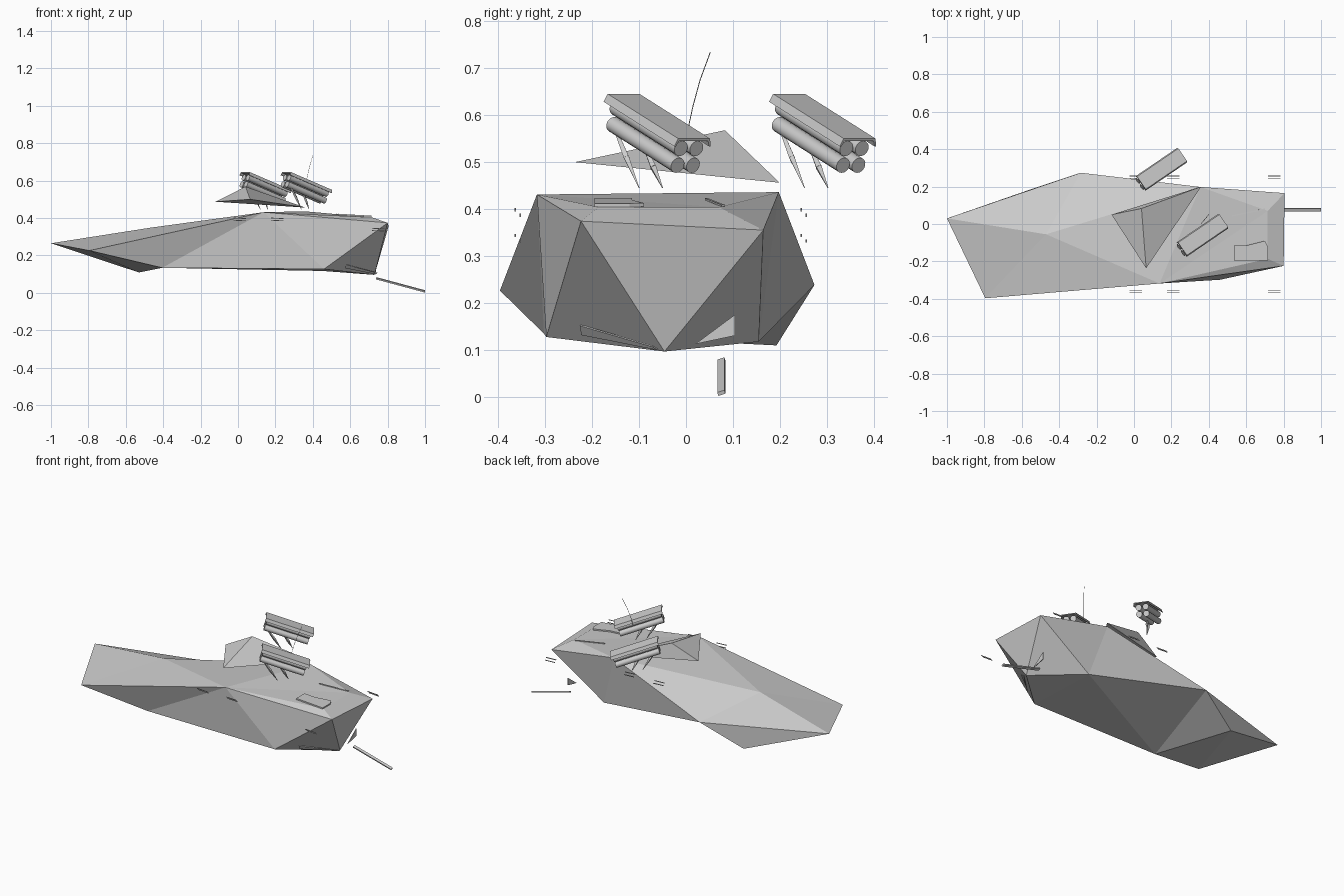
import bpy, bmesh
from mathutils import Vector, Matrix

if "Cube" in bpy.data.objects:
    bpy.data.objects.remove(bpy.data.objects["Cube"])


def make_object(name, bm):
    bmesh.ops.recalc_face_normals(bm, faces=bm.faces)
    mesh = bpy.data.meshes.new(name)
    bm.to_mesh(mesh)
    bm.free()
    ob = bpy.data.objects.new(name, mesh)
    bpy.context.collection.objects.link(ob)
    return ob


def faceted(name, points, faces):
    """Solid from lettered points and faces spelled with those letters."""
    bm = bmesh.new()
    v = {k: bm.verts.new(p) for k, p in points.items()}
    for f in faces.split():
        bm.faces.new([v[k] for k in f])
    return make_object(name, bm)


def plate(name, points, thickness):
    """Thin flat panel with the given outline."""
    bm = bmesh.new()
    bm.faces.new([bm.verts.new(p) for p in points])
    ob = make_object(name, bm)
    mod = ob.modifiers.new("thickness", 'SOLIDIFY')
    mod.thickness = thickness
    mod.offset = 0
    return ob


def rod(bm, a, b, r1, r2, sides):
    """Cylinder or tapered spike between two points."""
    a, b = Vector(a), Vector(b)
    rot = (b - a).to_track_quat('Z', 'Y').to_matrix().to_4x4()
    bmesh.ops.create_cone(bm, cap_ends=True, segments=sides, radius1=r1, radius2=r2,
                          depth=(b - a).length,
                          matrix=Matrix.Translation((a + b) / 2) @ rot)


# Faceted hull
hull = {
    'A': (-1.0, .03, .265), 'B': (-.285, .274, .238), 'C': (-.795, -.397, .226),
    'D': (.137, -.318, .431), 'E': (.355, .198, .436), 'F': (.805, .165, .355),
    'G': (.80, -.224, .374), 'H': (.73, -.046, .096), 'I': (.46, -.298, .127),
    'J': (.452, .155, .117), 'K': (-.53, .193, .109), 'L': (-.405, -.303, .134),
    'M': (-.47, -.055, .348), 'N': (.715, .07, .404), 'P': (.715, -.186, .404),
}
faceted("hull", hull,
        "AMB BME MDE ACM CDM DEN DNP ENF DPG PNFG GFH GHI DGI DIL CDL "
        "CLK AKC AKB BKL BLJ LIJ IHJ HFJ FEJ EBJ")

# Deckhouse
faceted("deckhouse",
        {'T': (.04, .083, .568), 'a': (-.12, .05, .487),
         'b': (.065, -.237, .50), 'c': (.36, .20, .456)},
        "Tab Tbc Tca abc")


# Missile launchers: bent roof, four tubes, two spike legs
def launcher(name, offset):
    u = Vector((.22, .15, -.095)).normalized()
    w = Vector((.563, -.826, 0)).normalized()
    w = (w - u * w.dot(u)).normalized()
    n = u.cross(w)
    if n.z < 0:
        n = -n
    centre = Vector((.37, -.058, .598)) + Vector(offset)

    def at(a, b, c):
        return centre + u * a + w * b + n * c

    bm = bmesh.new()
    profile = [(-.047, -.018), (-.041, 0), (.041, 0), (.047, -.018),
               (.043, -.018), (.037, -.005), (-.037, -.005), (-.043, -.018)]
    ends = [[bm.verts.new(at(s, b, c)) for b, c in profile] for s in (-.142, .142)]
    for i in range(8):
        j = (i + 1) % 8
        bm.faces.new((ends[0][i], ends[0][j], ends[1][j], ends[1][i]))
    for ring in ends:
        bm.faces.new(ring)
    make_object(name + "_roof", bm)

    bm = bmesh.new()
    for b in (-.02, .02):
        for c in (-.027, -.065):
            rod(bm, at(-.13, b, c), at(.13, b, c), .017, .017, 16)
    tubes = make_object(name + "_tubes", bm)
    for p in tubes.data.polygons:
        p.use_smooth = len(p.vertices) == 4

    bm = bmesh.new()
    o = Vector(offset)
    for top, mid, tip in (((.285, -.147, .56), (.31, -.127, .51), (.34, -.10, .445)),
                          ((.35, -.085, .525), (.365, -.07, .49), (.38, -.05, .445))):
        rod(bm, o + Vector(top), o + Vector(mid), .005, .008, 4)
        rod(bm, o + Vector(mid), o + Vector(tip), .008, .001, 4)
    make_object(name + "_legs", bm)


launcher("right_launcher", (0, 0, 0))
launcher("left_launcher", (-.22, .353, 0))

# Whip antenna
curve = bpy.data.curves.new("antenna", 'CURVE')
curve.dimensions = '3D'
curve.bevel_depth = .0012
curve.bevel_resolution = 0
path = [(.36, .003, .565), (.37, .015, .62), (.383, .03, .675), (.40, .052, .735)]
spline = curve.splines.new('POLY')
spline.points.add(len(path) - 1)
for sp, p in zip(spline.points, path):
    sp.co = (*p, 1)
bpy.context.collection.objects.link(bpy.data.objects.new("antenna", curve))

# Loose blade trailing below the stern
plate("stern_blade", [(.74, .068, .075), (.74, .083, .08),
                      (1.0, .083, .010), (1.0, .068, .005)], .008)

# Stern strakes
plate("right_strake", [(.575, -.225, .152), (.575, -.222, .132),
                       (.735, -.06, .10), (.745, -.07, .107)], .004)
plate("left_strake", [(.735, .105, .175), (.735, .105, .13), (.735, .02, .112)], .004)

# Deck hatch and ridge
plate("deck_hatch", [(.535, -.195, .419), (.535, -.115, .419), (.60, -.115, .415),
                     (.70, -.09, .409), (.715, -.12, .408), (.715, -.195, .408)], .008)
plate("deck_ridge", [(.525, .04, .421), (.525, .047, .421),
                     (.70, .083, .407), (.70, .076, .407)], .004)

# Small rail strips along both sides
for side, y in (("right", -.363), ("left", .247)):
    for i, (x, z) in enumerate(((.01, .40), (.21, .40), (.75, .345))):
        for k in (0, 1):
            yy = y + (.008 if k else -.003)
            zz = z - .012 * k
            plate(f"{side}_rail_{i}_{k}", [(x - .034, yy, zz), (x + .034, yy, zz - .003),
                                           (x + .034, yy + .003, zz - .003),
                                           (x - .034, yy + .003, zz)], .004)
